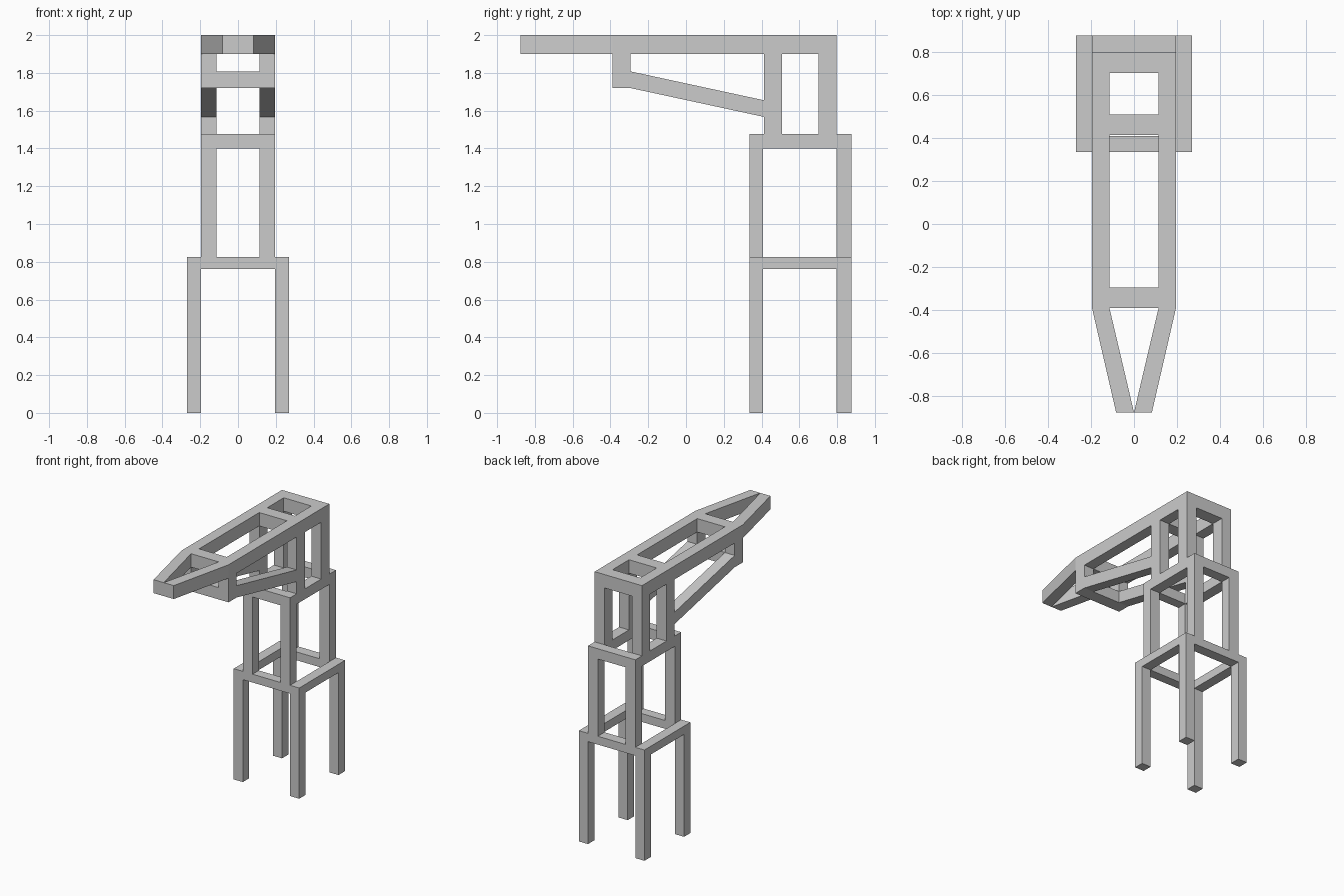
import bpy, bmesh

if "Cube" in bpy.data.objects:
    bpy.data.objects.remove(bpy.data.objects["Cube"])


def finish(name, bm):
    bmesh.ops.recalc_face_normals(bm, faces=bm.faces)
    mesh = bpy.data.meshes.new(name)
    bm.to_mesh(mesh)
    bm.free()
    obj = bpy.data.objects.new(name, mesh)
    bpy.context.collection.objects.link(obj)
    return obj


def lattice(name, xs, ys, zs, filled):
    """Fused beam frame: outer skin of the filled cells of an uneven grid."""
    size = (len(xs) - 1, len(ys) - 1, len(zs) - 1)
    cells = {(i, j, k) for i in range(size[0]) for j in range(size[1])
             for k in range(size[2]) if filled(i, j, k)}
    bm = bmesh.new()
    verts = {}

    def corner(key):
        if key not in verts:
            verts[key] = bm.verts.new((xs[key[0]], ys[key[1]], zs[key[2]]))
        return verts[key]

    for cell in cells:
        for axis in range(3):
            u, v = (axis + 1) % 3, (axis + 2) % 3
            for side in (0, 1):
                near = list(cell)
                near[axis] += 2 * side - 1
                if tuple(near) in cells:
                    continue
                loop = []
                for a, b in ((0, 0), (1, 0), (1, 1), (0, 1)):
                    key = list(cell)
                    key[axis] += side
                    key[u] += a
                    key[v] += b
                    loop.append(corner(tuple(key)))
                if not side:
                    loop.reverse()
                bm.faces.new(loop)
    return finish(name, bm)


def prism(name, profile, offset):
    """Extruded polygon, mirrored across x."""
    bm = bmesh.new()
    face = bm.faces.new([bm.verts.new(p) for p in profile])
    out = bmesh.ops.extrude_face_region(bm, geom=[face], use_keep_orig=True)
    moved = [g for g in out["geom"] if isinstance(g, bmesh.types.BMVert)]
    bmesh.ops.translate(bm, verts=moved, vec=offset)
    obj = finish(name, bm)
    mirror = obj.modifiers.new("mirror", 'MIRROR')
    mirror.use_mirror_merge = False
    return obj


def table(i, j, k):
    """Four corner posts under a rectangular ring."""
    return (i, j) != (1, 1) if k == 1 else i != 1 and j != 1


def arm(i, j, k):
    if k == 3:                          # top ladder frame
        return i != 1 or j in (0, 2, 4)
    if j == 0:                          # hanging bracket at the front
        return k == 1 or (k == 2 and i != 1)
    return j in (2, 4) and i != 1       # upper posts


OUT, MID, IN = 0.27, 0.195, 0.114
tower_y = (0.335, 0.408, 0.797, 0.875)

# Stacked tower tiers
lattice("lower_tower", (-OUT, -MID, MID, OUT), tower_y, (0, 0.763, 0.825), table)
lattice("middle_tower", (-MID, -IN, IN, MID), tower_y, (0.825, 1.4, 1.477), table)

# Upper posts with the long top frame
lattice("top_arm", (-MID, -IN, IN, MID),
        (-0.39, -0.295, 0.413, 0.508, 0.701, 0.797),
        (1.477, 1.72, 1.808, 1.9, 2.0), arm)

# Converging nose beams
prism("nose_beam", [(IN, -0.39, 1.9), (MID, -0.39, 1.9),
                    (0.083, -0.875, 1.9), (0, -0.875, 1.9)], (0, 0, 0.1))

# Sloping braces from bracket to posts
prism("diagonal_brace", [(IN, -0.295, 1.72), (IN, -0.295, 1.808),
                         (IN, 0.413, 1.655), (IN, 0.413, 1.567)], (MID - IN, 0, 0))
